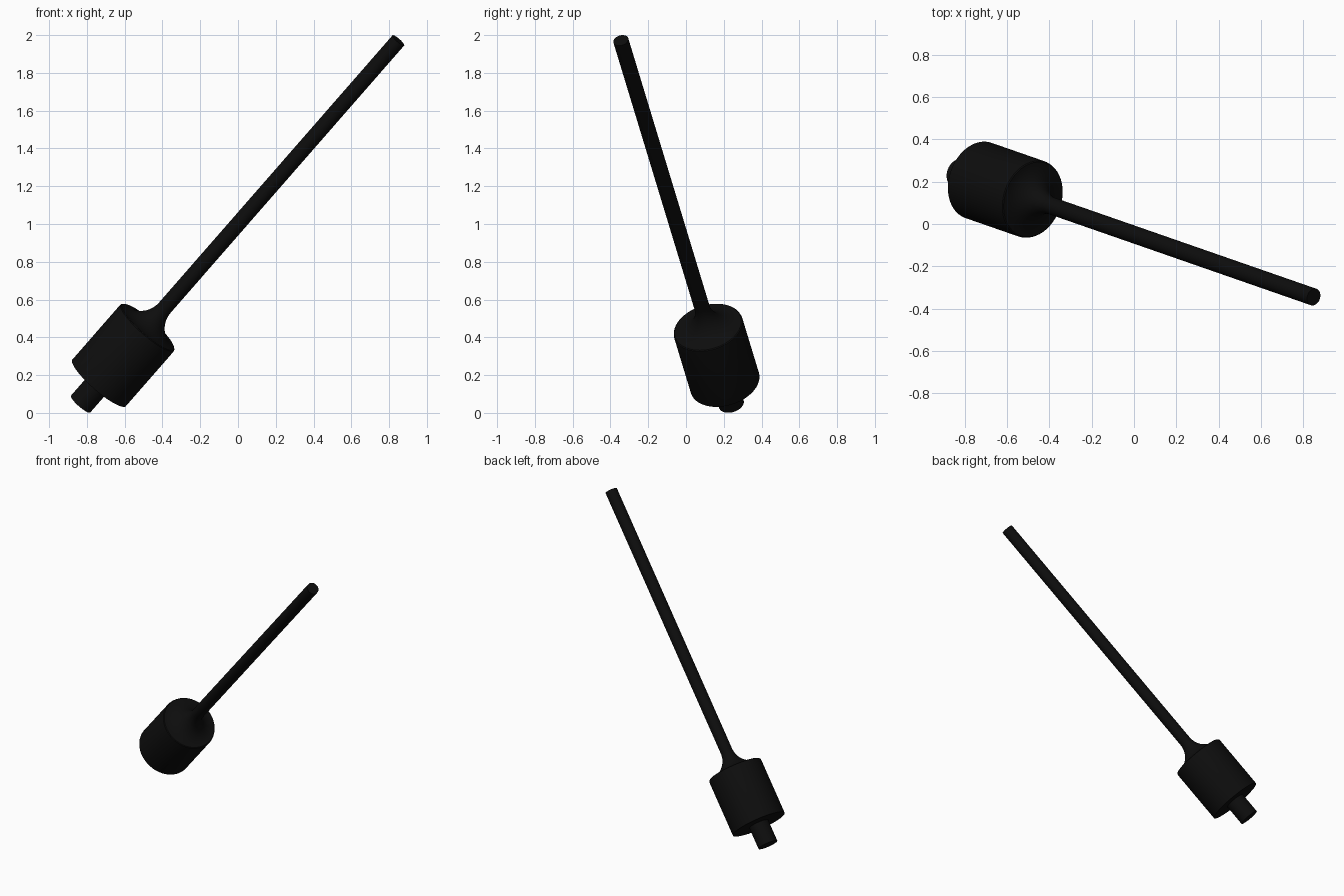
import bpy
import bmesh
from math import cos, sin, pi, tau, radians
from mathutils import Vector

cube = bpy.data.objects.get("Cube")
if cube:
    bpy.data.objects.remove(cube, do_unlink=True)

BASE = Vector((-0.833, 0.24, 0.047))
TIP = Vector((0.849, -0.345, 1.972))
AXIS = TIP - BASE
LENGTH = AXIS.length
SEGMENTS = 64

black = bpy.data.materials.new("Black")
black.use_nodes = True
colour = (0.004, 0.004, 0.004, 1.0)
black.diffuse_color = colour
black.node_tree.nodes["Principled BSDF"].inputs["Base Color"].default_value = colour


def lathe(name, profile):
    """Spin (radius, distance along the axis) points into a solid on the tilted axis."""
    bm = bmesh.new()
    verts = [bm.verts.new((r, 0, t)) for r, t in profile]
    edges = [bm.edges.new(pair) for pair in zip(verts, verts[1:])]
    bmesh.ops.spin(bm, geom=verts + edges, cent=(0, 0, 0), axis=(0, 0, 1),
                   angle=tau, steps=SEGMENTS, use_duplicate=False)
    bmesh.ops.remove_doubles(bm, verts=bm.verts[:], dist=0.0002)
    bmesh.ops.recalc_face_normals(bm, faces=bm.faces[:])
    mesh = bpy.data.meshes.new(name)
    bm.to_mesh(mesh)
    bm.free()
    mesh.materials.append(black)
    obj = bpy.data.objects.new(name, mesh)
    bpy.context.collection.objects.link(obj)
    obj.location = BASE
    obj.rotation_mode = 'QUATERNION'
    obj.rotation_quaternion = AXIS.to_track_quat('Z', 'Y')
    bpy.ops.object.select_all(action='DESELECT')
    obj.select_set(True)
    bpy.context.view_layer.objects.active = obj
    bpy.ops.object.shade_smooth_by_angle(angle=radians(35))
    return obj


# Short stub under the head
STUB_R, ROD_R, HEAD_R = 0.068, 0.041, 0.188
HEAD_BOTTOM, HEAD_TOP = 0.153, 0.555
lathe("stub", [(0, 0), (STUB_R, 0), (STUB_R, HEAD_BOTTOM + 0.02), (0, HEAD_BOTTOM + 0.02)])

# Cylindrical head with a soft lip and a concave neck sweeping into the rod
fillet = 0.14
neck = [(ROD_R + fillet - fillet * sin(a), HEAD_TOP + fillet - fillet * cos(a))
        for a in (pi / 2 * i / 16 for i in range(17))]
lathe("head", [(0, HEAD_BOTTOM), (HEAD_R, HEAD_BOTTOM), (HEAD_R, HEAD_TOP - 0.012),
               (HEAD_R - 0.002, HEAD_TOP - 0.004)] + neck + [(0, HEAD_TOP + fillet)])

# Long straight rod
rod_start = HEAD_TOP + fillet - 0.02
lathe("rod", [(0, rod_start), (ROD_R, rod_start), (ROD_R, LENGTH), (0, LENGTH)])
